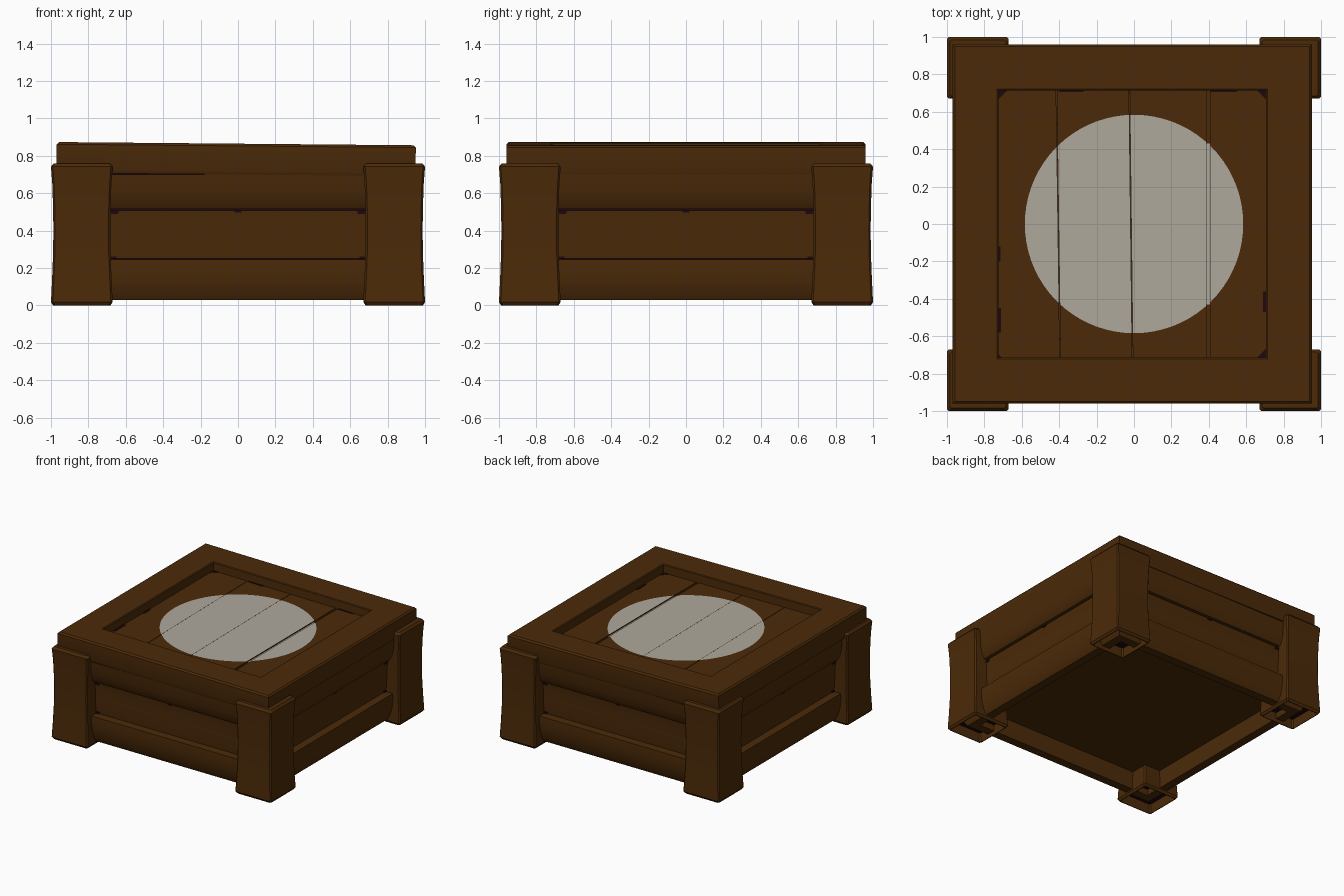
import bpy, bmesh, math
from mathutils import Vector

if "Cube" in bpy.data.objects:
    bpy.data.objects.remove(bpy.data.objects["Cube"])


def material(name, rgb):
    m = bpy.data.materials.new(name)
    m.diffuse_color = (*rgb, 1)
    m.use_nodes = True
    m.node_tree.nodes["Principled BSDF"].inputs["Base Color"].default_value = m.diffuse_color
    return m


WOOD = material("dark brown wood", (0.070, 0.023, 0.0025))
SHADOW = material("purple black", (0.014, 0.002, 0.005))
GREY = material("warm grey", (0.43, 0.395, 0.335))


def finish(name, bm, mats, smooth=True, recalc=True):
    if recalc:
        bmesh.ops.recalc_face_normals(bm, faces=bm.faces[:])
    me = bpy.data.meshes.new(name)
    bm.to_mesh(me)
    bm.free()
    for m in mats:
        me.materials.append(m)
    ob = bpy.data.objects.new(name, me)
    bpy.context.collection.objects.link(ob)
    if smooth:
        bpy.ops.object.select_all(action='DESELECT')
        ob.select_set(True)
        bpy.context.view_layer.objects.active = ob
        bpy.ops.object.shade_smooth_by_angle(angle=math.radians(32))
    return ob


def loft(bm, rings, closed=False):
    """Bridge successive vertex rings; cap the ends unless the loft is closed."""
    vs = [[bm.verts.new(p) for p in r] for r in rings]
    n, k = len(rings), len(rings[0])
    for i in range(n if closed else n - 1):
        a, b = vs[i], vs[(i + 1) % n]
        for j in range(k):
            bm.faces.new((a[j], a[(j + 1) % k], b[(j + 1) % k], b[j]))
    if not closed:
        return bm.faces.new(vs[0]), bm.faces.new(vs[-1])


def square_ring(name, profile):
    """Sweep an (outward distance, height) profile round a mitred square."""
    bm = bmesh.new()
    loft(bm, [[(sx * r, sy * r, z) for r, z in profile]
              for sx, sy in ((-1, -1), (1, -1), (1, 1), (-1, 1))], closed=True)
    return finish(name, bm, [WOOD])


def slab(name, outline, z0, z1, mat):
    bm = bmesh.new()
    loft(bm, [[(x, y, z) for x, y in outline] for z in (z0, z1)])
    return finish(name, bm, [mat], smooth=False)


def square(h):
    return [(-h, -h), (h, -h), (h, h), (-h, h)]


# Side boards: rounded lower and upper rails with a recessed board between
square_ring("lower_rails", [(0.82, 0.03), (0.890, 0.03), (0.912, 0.07), (0.927, 0.13),
                            (0.933, 0.19), (0.930, 0.247), (0.82, 0.247)])
square_ring("middle_boards", [(0.81, 0.250), (0.868, 0.250), (0.873, 0.30), (0.876, 0.38),
                              (0.879, 0.46), (0.884, 0.508), (0.81, 0.508)])
square_ring("upper_rails", [(0.82, 0.516), (0.900, 0.516), (0.921, 0.55), (0.938, 0.61),
                            (0.947, 0.70), (0.82, 0.70)])

# Dark inner box seen through the gaps, and the wooden floor
slab("inner_liner", square(0.83), 0.21, 0.72, SHADOW)
slab("floor_panel", square(0.83), 0.18, 0.21, WOOD)

# Dark chips along the top of the recessed boards and at their lower corners
for side in range(4):
    turn = [(1, 0), (0, 1), (-1, 0), (0, -1)][side]
    for i, (u0, u1, z0, z1) in enumerate(((-0.68, -0.64, 0.488, 0.507), (0.64, 0.68, 0.488, 0.507),
                                          (-0.02, 0.02, 0.497, 0.507),
                                          (-0.68, -0.65, 0.25, 0.263), (0.65, 0.68, 0.25, 0.263))):
        r = 0.886 if z0 > 0.4 else 0.875
        c, s = turn
        outline = [(c * u - s * v, s * u + c * v)
                   for u, v in ((u0, -r), (u1, -r), (u1, -r + 0.008), (u0, -r + 0.008))]
        slab(f"board_chip_{side}_{i}", outline, z0, z1, SHADOW)


# Corner posts: waisted, chamfered, open underneath with a dark core
def post(name, sx, sy):
    bm = bmesh.new()
    c = 0.835
    # inside of the open foot, then the outer surface going up
    levels = [(0.08, 0.147), (0, 0.147), (0, 0.153), (0.018, 0.165), (0.14, 0.159),
              (0.27, 0.154), (0.40, 0.152), (0.53, 0.154), (0.65, 0.158),
              (0.742, 0.165), (0.76, 0.150)]
    rings = []
    for z, h in levels:
        k = h - 0.010
        rings.append([(sx * c + x, sy * c + y, z) for x, y in
                      ((-k, -h), (k, -h), (h, -k), (h, k), (k, h), (-k, h), (-h, k), (-h, -k))])
    core, _ = loft(bm, rings)
    core.material_index = 1
    finish(name, bm, [WOOD, SHADOW])


for fy, sy in (("front", -1), ("back", 1)):
    for fx, sx in (("left", -1), ("right", 1)):
        post(f"{fy}_{fx}_post", sx, sy)

# Lid frame and the board under the planks
lid = [square_ring("lid_frame", [(0.715, 0.70), (0.952, 0.70), (0.960, 0.72), (0.960, 0.853),
                                 (0.948, 0.865), (0.722, 0.865), (0.715, 0.860)]),
       slab("lid_backing", square(0.73), 0.75, 0.785, WOOD)]

# Lid planks with slightly slanted seams; a painted disc is cut along the same seams
E, TOP = 0.716, 0.795
seams = [(-0.716, -0.716, 0), (-0.385, -0.405, 0.002), (0.002, -0.015, 0.002),
         (0.407, 0.407, 0.010), (0.716, 0.716, 0)]     # x at front, x at back, half gap
for i in range(4):
    (a0, a1, g), (b0, b1, h) = seams[i], seams[i + 1]
    pts = [(a0 + g, -E), (b0 - h, -E), (b1 - h, E), (a1 + g, E)]
    lid.append(slab(f"lid_plank_{i + 1}", pts, 0.76, TOP, WOOD))

    bm = bmesh.new()
    bmesh.ops.create_circle(bm, cap_ends=True, segments=72, radius=0.584)
    bmesh.ops.translate(bm, vec=(0.010, 0, TOP + 0.003), verts=bm.verts[:])
    for p, q, side in ((pts[0], pts[3], -1), (pts[1], pts[2], 1)):
        d = Vector((q[0] - p[0], q[1] - p[1], 0))
        bmesh.ops.bisect_plane(bm, geom=bm.verts[:] + bm.edges[:] + bm.faces[:],
                               plane_co=(p[0], p[1], 0),
                               plane_no=Vector((d.y, -d.x, 0)).normalized() * side,
                               clear_outer=True)
    bm.normal_update()
    for f in bm.faces:
        if f.normal.z < 0:
            f.normal_flip()
    lid.append(finish(f"painted_disc_{i + 1}", bm, [GREY], smooth=False, recalc=False))

# Painted seam strip in the wide gap continues the disc
lid.append(slab("disc_seam_strip", [(0.397, -0.43), (0.417, -0.43), (0.417, 0.43), (0.397, 0.43)],
                0.78, 0.788, GREY))

# Dark chips in the panel corners and along its edges
for sx in (-1, 1):
    for sy in (-1, 1):
        s = 0.05 if sx > 0 or sy > 0 else 0.02
        lid.append(slab("panel_corner_chip",
                        [(sx * E, sy * E), (sx * (E - s), sy * E), (sx * E, sy * (E - s))],
                        TOP - 0.004, TOP + 0.003, SHADOW))
for x0, x1, y0, y1 in ((-0.716, -0.70, -0.58, -0.45), (-0.716, -0.703, -0.20, -0.12),
                       (0.70, 0.716, -0.47, -0.36), (-0.39, -0.26, 0.706, 0.716),
                       (0.42, 0.56, 0.706, 0.716)):
    lid.append(slab("panel_edge_chip", [(x0, y0), (x1, y0), (x1, y1), (x0, y1)],
                    TOP - 0.004, TOP + 0.003, SHADOW))

# The lid sits a little crooked
for ob in lid:
    ob.rotation_euler = (0, 0.009, 0)
    ob.location = (-0.017, 0, 0)
